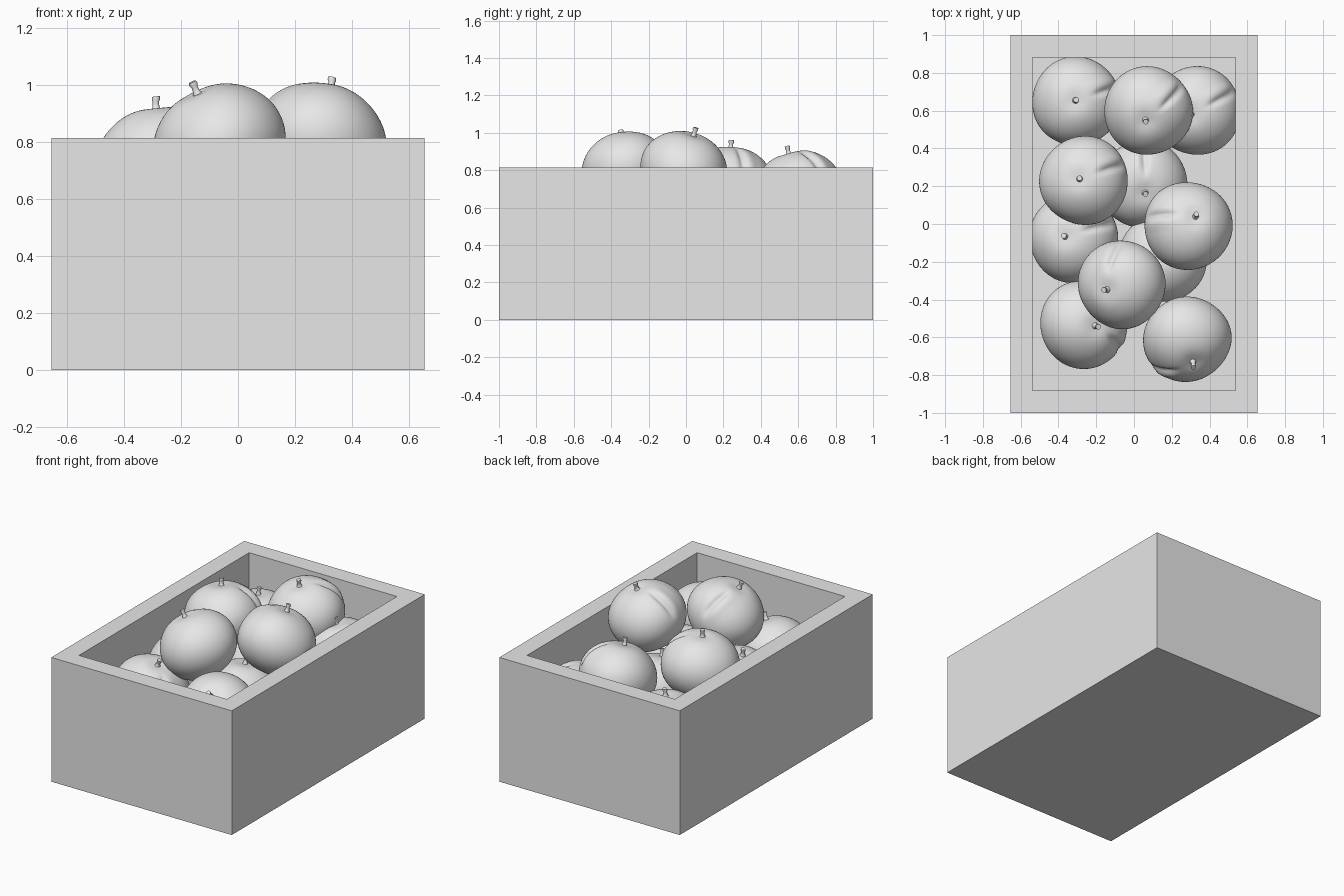
import bpy, bmesh, math, random
from mathutils import Matrix, Vector

if "Cube" in bpy.data.objects:
    bpy.data.objects.remove(bpy.data.objects["Cube"], do_unlink=True)
random.seed(4)

RADIUS, HALF_HEIGHT = 0.235, 0.205

grey = bpy.data.materials.new("plain_grey")
grey.use_nodes = True
colour = (0.8, 0.8, 0.8, 1)
grey.diffuse_color = colour
grey.node_tree.nodes["Principled BSDF"].inputs["Base Color"].default_value = colour


def finish(bm, name, smooth):
    mesh = bpy.data.meshes.new(name)
    bm.to_mesh(mesh)
    bm.free()
    mesh.materials.append(grey)
    for p in mesh.polygons:
        p.use_smooth = smooth
    obj = bpy.data.objects.new(name, mesh)
    bpy.context.collection.objects.link(obj)
    return obj


# Open crate with thick walls and a raised floor
def build_crate():
    bm = bmesh.new()
    bmesh.ops.create_cube(bm, size=1)
    bmesh.ops.scale(bm, vec=(1.31, 2, 0.815), verts=bm.verts)
    bmesh.ops.translate(bm, vec=(0, 0, 0.4075), verts=bm.verts)
    top = max(bm.faces, key=lambda f: f.calc_center_median().z)
    bmesh.ops.inset_region(bm, faces=[top], thickness=0.167)
    well = bmesh.ops.extrude_discrete_faces(bm, faces=[top])["faces"][0]
    bmesh.ops.translate(bm, vec=(0, 0, -0.535), verts=well.verts)
    finish(bm, "crate", False)


# Squashed round fruit with a dimple and a crease down one side (local +x)
def build_fruit(name, matrix):
    bm = bmesh.new()
    bmesh.ops.create_uvsphere(bm, u_segments=88, v_segments=44, radius=1)
    phase = random.uniform(0, 6)
    for v in bm.verts:
        theta = math.acos(max(-1, min(1, v.co.z)))
        turn = math.atan2(v.co.y, v.co.x)
        side = math.sin(theta)
        lump = 1 + 0.012 * side * math.sin(3 * turn + phase + 2 * theta)
        across = turn * side
        along = math.exp(-((theta - 0.95) / 0.45) ** 4)
        groove = math.exp(-(across / 0.07) ** 2) - 0.3 * math.exp(-((across - 0.2) / 0.12) ** 2)
        lump -= 0.085 * groove * along
        dimple = 0.014 * math.exp(-(theta / 0.25) ** 2) + 0.014 * math.exp(-((math.pi - theta) / 0.3) ** 2) * -1
        v.co = Vector((v.co.x * RADIUS * lump, v.co.y * RADIUS * lump,
                       v.co.z * HALF_HEIGHT * lump - dimple))
    bm.transform(matrix)
    finish(bm, name, True)


# Short stalk with a knobbed end
def build_stem(name, matrix):
    bm = bmesh.new()
    rings = []
    for z, r, lean in ((-0.02, 0.022, 0), (-0.008, 0.013, 0), (0.012, 0.011, 0.002),
                       (0.022, 0.015, 0.004), (0.032, 0.014, 0.005)):
        ring = bmesh.ops.create_circle(bm, segments=14, radius=r)["verts"]
        bmesh.ops.translate(bm, vec=(lean, 0, z + HALF_HEIGHT), verts=ring)
        rings.append(ring)
    for a, b in zip(rings, rings[1:]):
        for i in range(14):
            j = (i + 1) % 14
            bm.faces.new((a[i], a[j], b[j], b[i]))
    bm.faces.new(rings[-1])
    bmesh.ops.recalc_face_normals(bm, faces=bm.faces)
    bm.transform(matrix)
    obj = finish(bm, name, True)
    bpy.ops.object.select_all(action='DESELECT')
    obj.select_set(True)
    bpy.context.view_layer.objects.active = obj
    bpy.ops.object.shade_smooth_by_angle(angle=math.radians(50))


# Fruit centre, stem position and crease end, seen from above
fruits = [
    ((-0.065, -0.32, 0.797), (-0.15, -0.35), (-0.06, -0.09)),
    ((0.287, -0.01, 0.803), (0.33, 0.045), (0.07, 0.03)),
    ((-0.265, 0.23, 0.725), (-0.29, 0.24), (-0.06, 0.31)),
    ((0.075, 0.60, 0.70), (0.06, 0.545), (0.26, 0.74)),
    ((-0.305, 0.65, 0.50), (-0.31, 0.655), (-0.10, 0.72)),
    ((0.33, 0.60, 0.50), (0.30, 0.58), (0.49, 0.68)),
    ((0.05, 0.21, 0.48), (0.06, 0.16), (0.05, 0.40)),
    ((-0.32, -0.075, 0.51), (-0.37, -0.065), (-0.13, -0.01)),
    ((0.15, -0.18, 0.48), (0.16, -0.15), (0.14, 0.05)),
    ((-0.265, -0.53, 0.525), (-0.20, -0.54), (-0.06, -0.66)),
    ((0.28, -0.61, 0.57), (0.315, -0.74), (0.12, -0.80)),
]

build_crate()
for i, (centre, stem, crease) in enumerate(fruits, 1):
    c = Vector(centre)
    dx, dy = stem[0] - c.x, stem[1] - c.y
    up = Vector((dx, dy, math.sqrt(0.21 ** 2 - dx * dx - dy * dy))).normalized()
    aim = Vector((crease[0] - c.x, crease[1] - c.y, 0.06))
    front = (aim - up * aim.dot(up)).normalized()
    side = up.cross(front)
    matrix = Matrix.Translation(c) @ Matrix((front, side, up)).transposed().to_4x4()
    build_fruit(f"fruit_{i}", matrix)
    build_stem(f"stem_{i}", matrix)
